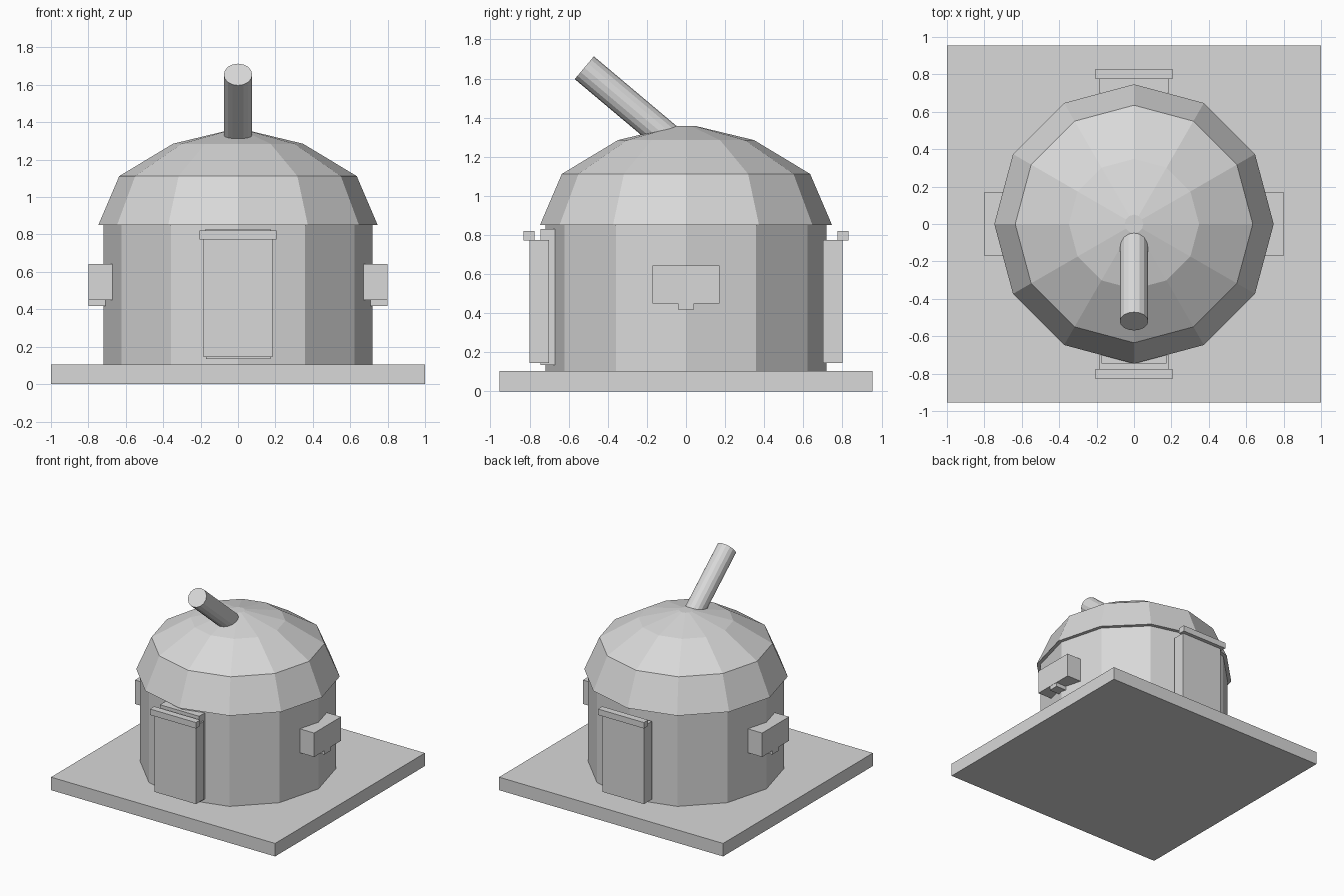
import bpy, bmesh, math
from mathutils import Vector

cube = bpy.data.objects.get("Cube")
if cube:
    bpy.data.objects.remove(cube, do_unlink=True)

GREY = (0.69, 0.69, 0.69, 1)
mat = bpy.data.materials.new("light grey")
mat.use_nodes = True
mat.diffuse_color = GREY
mat.node_tree.nodes["Principled BSDF"].inputs["Base Color"].default_value = GREY


def finish(name, bm):
    bmesh.ops.recalc_face_normals(bm, faces=bm.faces)
    mesh = bpy.data.meshes.new(name)
    bm.to_mesh(mesh)
    bm.free()
    mesh.materials.append(mat)
    obj = bpy.data.objects.new(name, mesh)
    bpy.context.collection.objects.link(obj)
    return obj


def box(name, low, high):
    low, high = Vector(low), Vector(high)
    bm = bmesh.new()
    bmesh.ops.create_cube(bm, size=1)
    for v in bm.verts:
        v.co = (low + high) / 2 + v.co * (high - low)
    return finish(name, bm)


def stacked_rings(name, profile, sides):
    """Closed faceted solid from (radius, height) pairs."""
    bm = bmesh.new()
    rings = []
    for r, z in profile:
        angles = [math.tau * i / sides for i in range(sides)]
        rings.append([bm.verts.new((r * math.cos(a), r * math.sin(a), z)) for a in angles])
    for a, b in zip(rings, rings[1:]):
        for i in range(sides):
            j = (i + 1) % sides
            bm.faces.new((a[i], a[j], b[j], b[i]))
    bm.faces.new(rings[0])
    bm.faces.new(rings[-1])
    return finish(name, bm)


# Ground slab, round wall and faceted dome
box("base_slab", (-1, -0.955, 0), (1, 0.955, 0.105))
stacked_rings("round_wall", [(0.718, 0.1), (0.718, 0.86)], 12)
stacked_rings("dome", [(0.747, 0.85), (0.635, 1.112), (0.348, 1.285), (0.05, 1.357)], 12)

# Telescope tube tilted to the front
tube = stacked_rings("telescope_tube", [(0.076, 0), (0.076, 0.66)], 16)
axis = Vector((0, -0.765, 0.644))
tube.rotation_euler = (math.atan2(0.765, 0.644), 0, 0)
tube.location = Vector((0, -0.52, 1.655)) - axis * 0.66

# Doors with lintels at front and back
for side, sign in (("front", -1), ("back", 1)):
    def slab(name, half, near, far, bottom, top):
        y = sorted((sign * near, sign * far))
        box(f"{side}_{name}", (-half, y[0], bottom), (half, y[1], top))
    slab("door", 0.185, 0.70, 0.80, 0.145, 0.775)
    slab("lintel", 0.205, 0.775, 0.83, 0.772, 0.82)

# Inner frame behind the front door
box("front_inner_door", (-0.17, -0.745, 0.135), (0.175, -0.66, 0.78))
box("front_inner_lintel", (-0.175, -0.745, 0.78), (0.175, -0.66, 0.83))

# Side equipment boxes, each with a small tab below
for side, sign in (("left", 1), ("right", -1)):
    x = sorted((sign * 0.67, sign * 0.80))
    box(f"{side}_box", (x[0], -0.172, 0.45), (x[1], 0.172, 0.643))
    x = sorted((sign * 0.67, sign * 0.798))
    box(f"{side}_box_tab", (x[0], -0.04, 0.418), (x[1], 0.04, 0.46))
